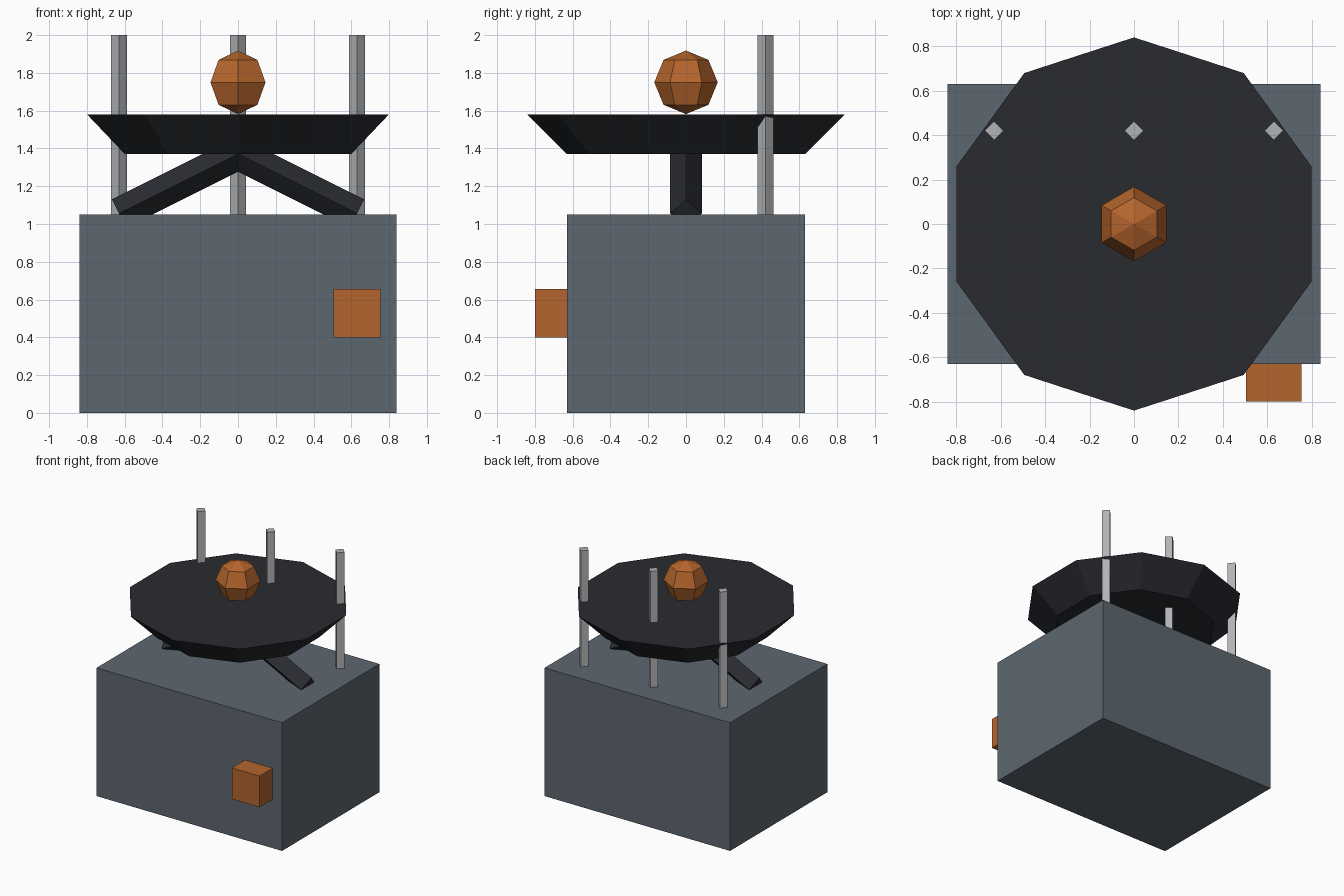
import bpy, math

if "Cube" in bpy.data.objects:
    bpy.data.objects.remove(bpy.data.objects["Cube"])


def mat(name, rgb):
    m = bpy.data.materials.new(name)
    m.diffuse_color = (*rgb, 1)
    m.use_nodes = True
    m.node_tree.nodes["Principled BSDF"].inputs["Base Color"].default_value = m.diffuse_color
    return m


SLATE = mat("slate", (0.11, 0.135, 0.16))
DARK = mat("dark_iron", (0.022, 0.024, 0.03))
STEEL = mat("steel", (0.44, 0.45, 0.47))
COPPER = mat("copper", (0.46, 0.13, 0.026))


def finish(name, m):
    o = bpy.context.object
    o.name = o.data.name = name
    o.data.materials.append(m)
    return o


def box(name, lo, hi, m):
    bpy.ops.mesh.primitive_cube_add(size=1, location=[(a + b) / 2 for a, b in zip(lo, hi)])
    bpy.context.object.scale = [b - a for a, b in zip(lo, hi)]
    bpy.ops.object.transform_apply(location=False, rotation=False, scale=True)
    return finish(name, m)


def prism(name, loc, depth, r1, r2, sides, m, tilt=0):
    bpy.ops.mesh.primitive_cone_add(vertices=sides, radius1=r1, radius2=r2, depth=depth,
                                    location=loc, rotation=(0, tilt, 0))
    return finish(name, m)


# cabinet and the control box on its front
box("cabinet", (-0.84, -0.63, 0), (0.84, 0.63, 1.05), SLATE)
box("control_box", (0.505, -0.80, 0.40), (0.755, -0.63, 0.655), COPPER)

# shallow ten-sided dish
prism("dish", (0, 0, 1.475), 0.21, 0.63, 0.84, 10, DARK)

# mirrored slanted struts under the dish
for side, label in ((-1, "left"), (1, "right")):
    dx, dz = 0.63 * side, -0.315
    prism(label + "_strut", (dx / 2, 0, 1.37 + dz / 2), math.hypot(dx, dz),
          0.084, 0.084, 4, DARK, math.atan2(dx, dz))

# row of rods at the back
for x, label in ((-0.63, "left"), (0, "middle"), (0.63, "right")):
    prism(label + "_rod", (x, 0.42, 1.525), 0.95, 0.042, 0.042, 4, STEEL)

# faceted ball resting on the dish, with a corner facing the front
bpy.ops.mesh.primitive_uv_sphere_add(segments=6, ring_count=4, radius=0.168, location=(0, 0, 1.75))
ball = finish("ball", COPPER)
if max(v.co.y for v in ball.data.vertices) < 0.16:
    ball.rotation_euler.z = math.pi / 2
